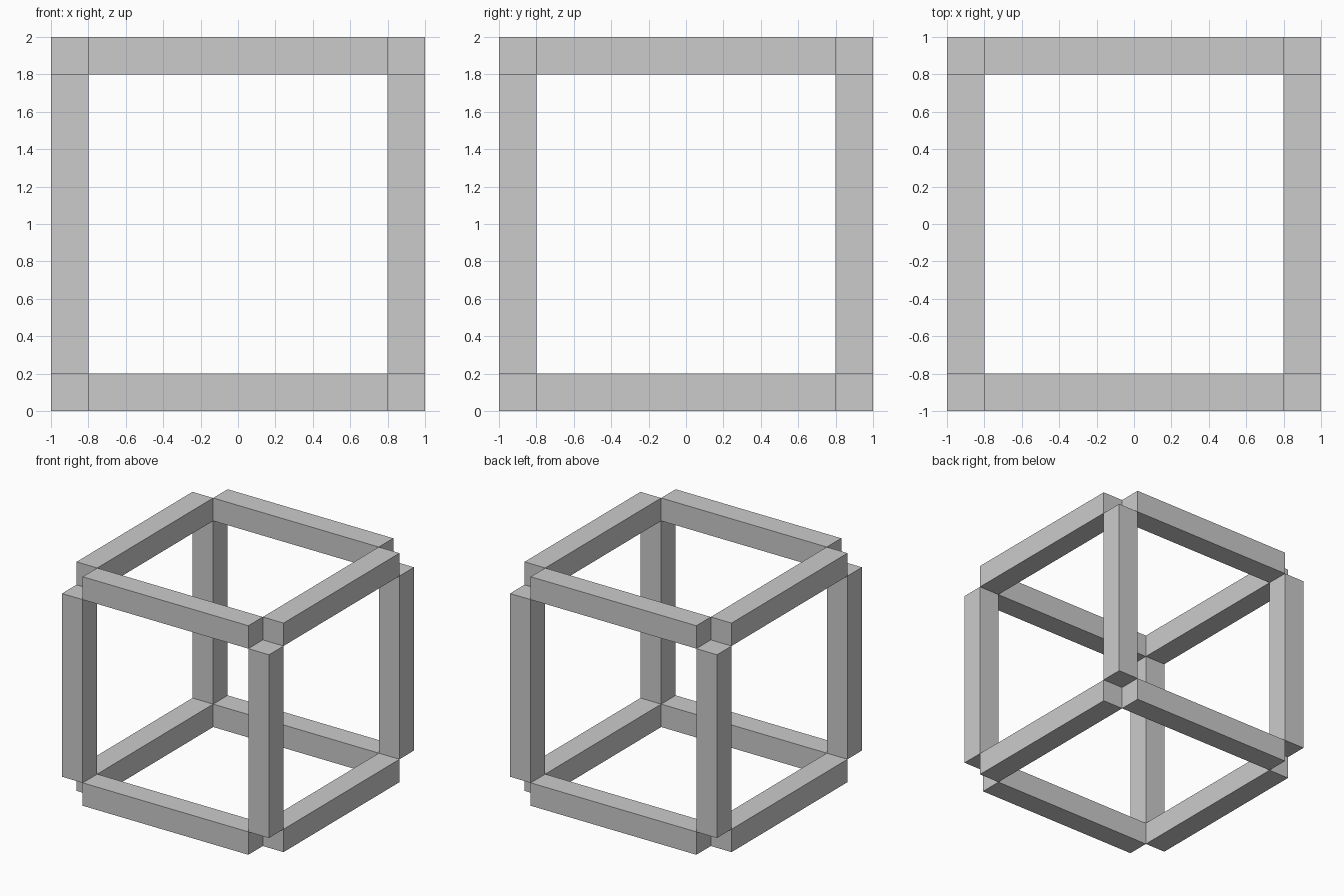
import bpy
from itertools import product

if "Cube" in bpy.data.objects:
    bpy.data.objects.remove(bpy.data.objects["Cube"])

THICK = 0.2    # bar thickness
LENGTH = 1.6   # bar length, stops short so every corner cube stays open
OFFSET = 0.9   # distance of a bar's centre line from the cube centre


def bar(name, axis, a, b):
    """Square bar along an axis, placed at signs a, b on the other two axes."""
    size = [THICK] * 3
    size[axis] = LENGTH
    loc = [a * OFFSET, b * OFFSET]
    loc.insert(axis, 0.0)
    loc[2] += 1.0
    bpy.ops.mesh.primitive_cube_add(size=1, location=loc)
    obj = bpy.context.object
    obj.name = name
    obj.scale = size
    bpy.ops.object.transform_apply(location=False, rotation=False, scale=True)


side = {-1: "left", 1: "right"}
depth = {-1: "front", 1: "back"}
level = {-1: "bottom", 1: "top"}

# Four bars along each axis form the open cube frame
for a, b in product((-1, 1), repeat=2):
    bar(f"{level[b]}_{side[a]}_rail", 1, a, b)
    bar(f"{level[b]}_{depth[a]}_rail", 0, a, b)
    bar(f"{depth[b]}_{side[a]}_post", 2, a, b)
